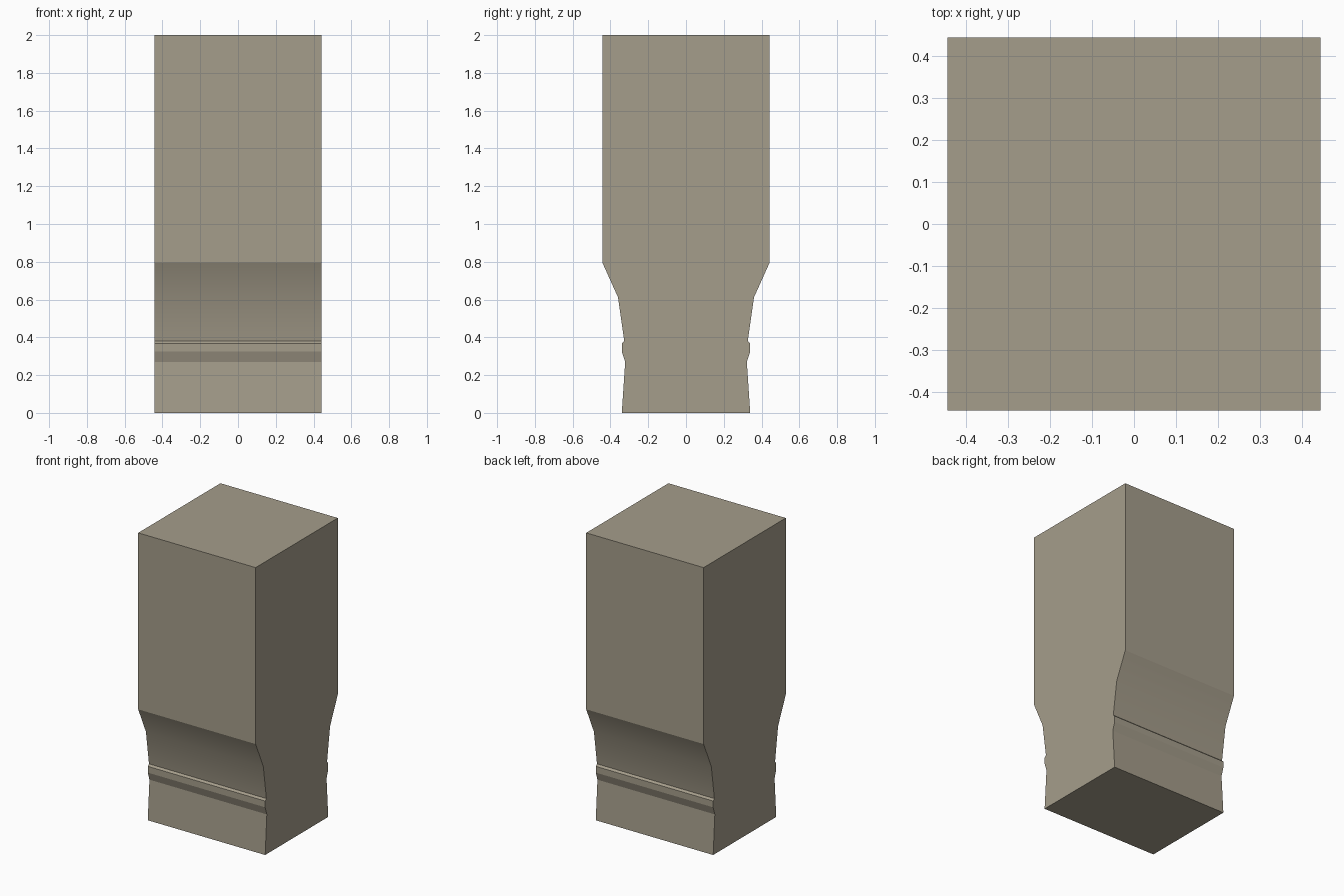
import bpy, bmesh

if "Cube" in bpy.data.objects:
    bpy.data.objects.remove(bpy.data.objects["Cube"])

W = 0.443  # half width along x

# Half profile (y, z), bottom to top; mirrored to the other side
half = [(0.34, 0.0), (0.322, 0.27), (0.34, 0.325), (0.34, 0.368),
        (0.327, 0.38), (0.36, 0.612), (W, 0.796), (W, 2.0)]
outline = half + [(-y, z) for y, z in reversed(half)]

stone = bpy.data.materials.new("warm grey stone")
stone.diffuse_color = (0.376, 0.337, 0.258, 1)
stone.use_nodes = True
stone.node_tree.nodes["Principled BSDF"].inputs["Base Color"].default_value = stone.diffuse_color

# Moulded stone block: profile extruded across x
bm = bmesh.new()
face = bm.faces.new([bm.verts.new((-W, y, z)) for y, z in outline])
ext = bmesh.ops.extrude_face_region(bm, geom=[face])
moved = [v for v in ext["geom"] if isinstance(v, bmesh.types.BMVert)]
bmesh.ops.translate(bm, verts=moved, vec=(2 * W, 0, 0))
bmesh.ops.recalc_face_normals(bm, faces=bm.faces)

# Only the flared cove is smooth, everything else stays flat
for f in bm.faces:
    f.smooth = abs(f.normal.x) < 0.5 and 0.4 < f.calc_center_median().z < 0.75
for e in bm.edges:
    if len({f.smooth for f in e.link_faces}) > 1:
        e.smooth = False

mesh = bpy.data.meshes.new("moulded_block")
bm.to_mesh(mesh)
bm.free()
mesh.materials.append(stone)
block = bpy.data.objects.new("moulded_block", mesh)
bpy.context.collection.objects.link(block)
